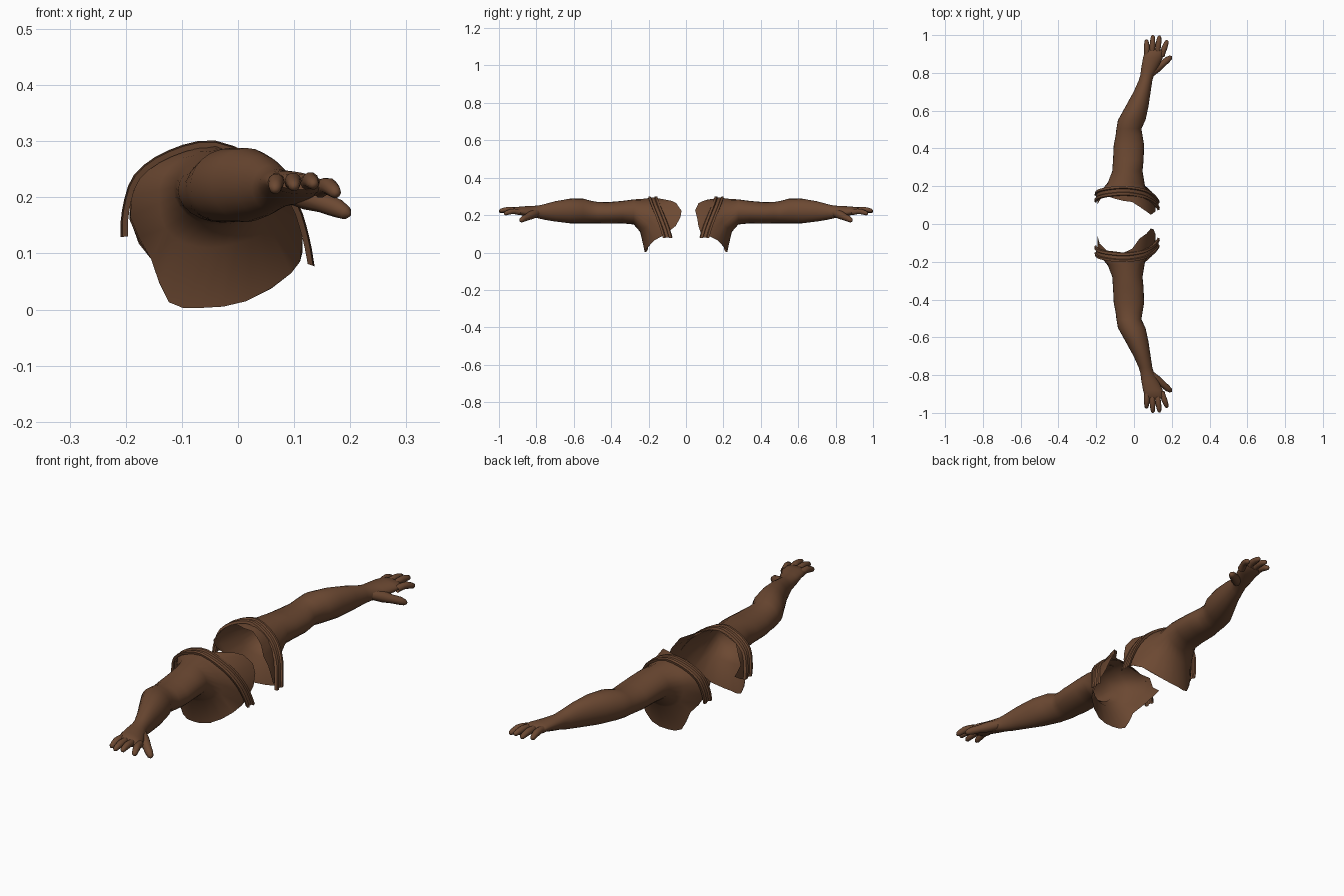
import bpy, bmesh, math, random
from mathutils import Vector

if "Cube" in bpy.data.objects:
    bpy.data.objects.remove(bpy.data.objects["Cube"])

random.seed(4)
N = 24
skin = bpy.data.materials.new("brown skin")
skin.diffuse_color = (0.15, 0.066, 0.032, 1)
skin.use_nodes = True
skin.node_tree.nodes["Principled BSDF"].inputs["Base Color"].default_value = skin.diffuse_color


def spline(pts, k, closed=True):
    """Catmull-Rom resampling with k steps per span."""
    pts = [Vector(p) for p in pts]
    n = len(pts)
    get = (lambda i: pts[i % n]) if closed else (lambda i: pts[max(0, min(n - 1, i))])
    out = []
    for i in range(n if closed else n - 1):
        a, b, c, d = (get(i + j) for j in (-1, 0, 1, 2))
        for s in range(k):
            t = s / k
            out.append(0.5 * (2 * b + (c - a) * t + (2 * a - 5 * b + 4 * c - d) * t * t
                              + (3 * b - a - 3 * c + d) * t ** 3))
    if not closed:
        out.append(pts[-1])
    return out


def loft(name, rings, side, closed=True, cap=False, angle=50):
    """Skin rows of points; side = -1 mirrors the part in y."""
    bm = bmesh.new()
    rows = [[bm.verts.new((p.x, p.y * side, p.z)) for p in r] for r in rings]
    n = len(rows[0])
    for a, b in zip(rows, rows[1:]):
        for i in range(n if closed else n - 1):
            j = (i + 1) % n
            bm.faces.new((a[i], a[j], b[j], b[i]))
    if cap:
        bm.faces.new(rows[-1])
    bmesh.ops.remove_doubles(bm, verts=bm.verts, dist=0.0005)
    bmesh.ops.recalc_face_normals(bm, faces=bm.faces)
    me = bpy.data.meshes.new(name)
    bm.to_mesh(me)
    bm.free()
    me.materials.append(skin)
    ob = bpy.data.objects.new(name, me)
    bpy.context.collection.objects.link(ob)
    bpy.ops.object.select_all(action='DESELECT')
    ob.select_set(True)
    bpy.context.view_layer.objects.active = ob
    bpy.ops.object.shade_smooth_by_angle(angle=math.radians(angle))


def ellipse(y, cx, cz, rx, rz, tilt=0.0):
    out = []
    for i in range(N):
        a = 2 * math.pi * i / N
        u, v = rx * math.cos(a), rz * math.sin(a)
        out.append(Vector((cx + u, y, cz + v - tilt * u)))
    return out


def finger(name, path, radii, side):
    pts = [Vector(p) for p in path]
    rings = []
    for i, p in enumerate(pts):
        d = (pts[min(i + 1, len(pts) - 1)] - pts[max(i - 1, 0)]).normalized()
        u = d.cross(Vector((0, 0, 1))).normalized()
        v = u.cross(d)
        rings.append([p + (u * math.cos(a) + v * math.sin(a)) * radii[i]
                      for a in (2 * math.pi * k / 10 for k in range(10))])
    loft(name, rings, side, cap=True, angle=60)


# arm sections: y, centre x, centre z, half width, half height, tilt
ARM = [(.28, -.035, .217, .08, .067, 0), (.34, -.03, .216, .081, .060, 0),
       (.42, -.027, .212, .080, .057, 0), (.47, -.026, .213, .071, .057, 0),
       (.505, -.027, .216, .066, .060, 0), (.55, -.012, .222, .073, .066, 0),
       (.62, .015, .222, .061, .066, 0), (.70, .043, .220, .045, .054, 0),
       (.76, .061, .217, .036, .041, 0), (.79, .070, .217, .036, .034, .1),
       (.83, .084, .218, .045, .030, .15), (.88, .100, .223, .052, .023, .1),
       (.915, .107, .224, .049, .018, .05), (.925, .108, .224, .040, .010, .05)]
# shoulder loops, 12 points anticlockwise from +x seen from the front
MID = [(.06, .19, .165), (.05, .205, .21), (.02, .215, .26), (-.04, .22, .288),
       (-.1, .215, .27), (-.135, .215, .235), (-.14, .215, .19), (-.13, .228, .145),
       (-.095, .24, .118), (-.05, .245, .11), (0, .24, .118), (.045, .215, .135)]
SEAM = [(.115, .12, .125), (.093, .145, .19), (.045, .17, .25), (-.04, .185, .293),
        (-.12, .18, .275), (-.175, .17, .235), (-.192, .155, .165), (-.155, .19, .09),
        (-.123, .205, .013), (-.065, .22, .003), (.015, .215, .015), (.095, .17, .065)]
BAND = [(.128, .11, .08), (.118, .125, .13), (.097, .148, .19), (.048, .173, .25),
        (-.04, .188, .292), (-.12, .183, .276), (-.178, .172, .235), (-.198, .158, .175),
        (-.2, .15, .13)]

for side, tag in ((1, "left"), (-1, "right")):
    # arm, shoulder and torn open edge as one skin
    r = (.06, .05, .095) if side > 0 else (.03, .035, .06)
    edge = [(.115, .09, .11), (.105, r[0], .19), (.065, r[1], .262), (-.01, .115, .288),
            (-.1, .145, .28), (-.178, .12, .24), (-.193, r[2] + .02, .16)] + SEAM[7:]
    edge = spline(edge, 2)
    for i in range(14):
        edge[i].y += random.uniform(-.02, .02) if i not in (2, 3) else 0
        edge[i].z += random.uniform(-.008, .004)
    arm = [ellipse(*s) for s in ARM]
    loft(tag + "_arm", [edge, spline(SEAM, 2), spline(MID, 2)] + arm, side, cap=True)

    # raised shoulder band with two ridges
    path = spline(BAND, 3, closed=False)
    centre = Vector((-.04, 0, .14))
    rows = []
    for dy, out in ((.012, -.004), (.014, .006), (.002, .008), (-.002, .002),
                    (-.018, .002), (-.021, .009), (-.034, .008), (-.038, -.002)):
        row = []
        for p in path:
            d = Vector((p.x - centre.x, 0, p.z - centre.z)).normalized()
            row.append(p + d * out + Vector((0, dy, 0)))
        rows.append(row)
    loft(tag + "_shoulder_band", rows, side, closed=False, angle=30)

    # four fingers: root x, tip x, tip y, tip z
    for k, (rx, tx, ty, tz) in enumerate(((.070, .066, .975, .212), (.096, .100, 1.0, .218),
                                          (.122, .135, .998, .222), (.146, .176, .972, .205))):
        a, b = Vector((rx, .89, .224 - .003 * k)), Vector((tx, ty, tz))
        steps = (0, .35, .55, .8, .94, 1)
        path = [a.lerp(b, t) + Vector((0, 0, .010 * math.sin(math.pi * t))) for t in steps]
        finger(f"{tag}_finger_{k + 1}", path, (.016, .0145, .015, .0125, .010, .004), side)
    # thumb
    finger(tag + "_thumb", [(.09, .80, .212), (.125, .828, .200), (.152, .848, .190),
                            (.178, .870, .180), (.193, .882, .172), (.199, .887, .169)],
           (.022, .023, .018, .0165, .012, .004), side)
